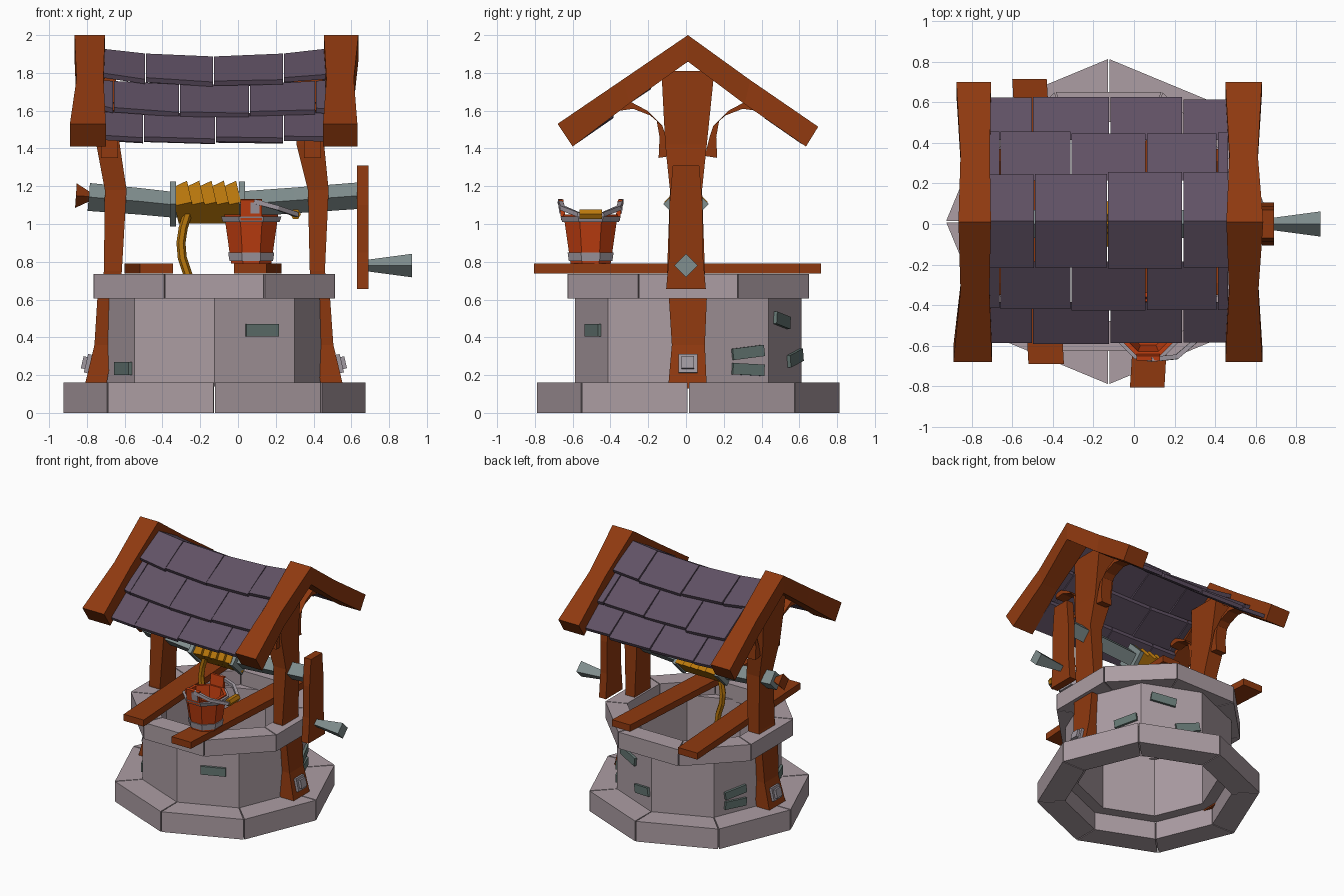
import bpy, bmesh, math, random
from mathutils import Vector, Euler

if "Cube" in bpy.data.objects:
    bpy.data.objects.remove(bpy.data.objects["Cube"])
random.seed(4)
CX, CY = -0.125, 0.012          # centre of the stone shaft


def material(name, r, g, b):
    lin = [((c / 255 + 0.055) / 1.055) ** 2.4 for c in (r, g, b)]
    m = bpy.data.materials.new(name)
    m.diffuse_color = (*lin, 1)
    m.use_nodes = True
    m.node_tree.nodes["Principled BSDF"].inputs["Base Color"].default_value = m.diffuse_color
    return m


STONE = material("stone", 172, 157, 163)
WOOD = material("wood", 143, 57, 15)
TILE = material("roof tile", 96, 81, 100)
IRON = material("iron", 128, 142, 142)
ROPE = material("rope", 186, 120, 12)
BUCKET = material("bucket wood", 192, 62, 16)
STEEL = material("pale steel", 160, 152, 160)
INSET = material("inset stone", 100, 118, 114)


def make(name, verts, faces, mat):
    bm = bmesh.new()
    vs = [bm.verts.new(v) for v in verts]
    for f in faces:
        bm.faces.new([vs[i] for i in f])
    bmesh.ops.recalc_face_normals(bm, faces=bm.faces)
    me = bpy.data.meshes.new(name)
    bm.to_mesh(me)
    bm.free()
    me.materials.append(mat)
    ob = bpy.data.objects.new(name, me)
    bpy.context.collection.objects.link(ob)
    return ob


def loft(name, rings, mat, closed=False):
    """Skin a list of equal-sized point rings, capped unless closed."""
    n, m = len(rings[0]), len(rings)
    faces = []
    for i in range(m if closed else m - 1):
        j = (i + 1) % m
        faces += [(i * n + k, i * n + (k + 1) % n, j * n + (k + 1) % n, j * n + k)
                  for k in range(n)]
    if not closed:
        faces += [tuple(range(n)), tuple(range((m - 1) * n, m * n))]
    return make(name, [p for r in rings for p in r], faces, mat)


def sweep(name, pts, radii, n, mat, ref=(0, 0, 1), phase=0.0):
    pts = [Vector(p) for p in pts]
    rings = []
    for i, p in enumerate(pts):
        t = (pts[min(i + 1, len(pts) - 1)] - pts[max(i - 1, 0)]).normalized()
        u = Vector(ref).cross(t).normalized()
        v = t.cross(u)
        r = radii[i] if isinstance(radii, (list, tuple)) else radii
        rings.append([p + r * (math.cos(a) * u + math.sin(a) * v)
                      for a in (phase + k * math.tau / n for k in range(n))])
    return loft(name, rings, mat)


def radial(profile, a, cx, cy):
    return [(cx + r * math.cos(a), cy + r * math.sin(a), z) for r, z in profile]


def revolve(name, profile, cx, cy, phase, mat, n=8):
    return loft(name, [radial(profile, phase + k * math.tau / n, cx, cy)
                       for k in range(n)], mat, closed=True)


def box(name, c, size, mat, rot=(0, 0, 0)):
    e = Euler(rot)
    rings = []
    for z in (-.5, .5):
        rings.append([Vector(c) + e.to_matrix() @ Vector((x * size[0], y * size[1], z * size[2]))
                      for x, y in ((-.5, -.5), (.5, -.5), (.5, .5), (-.5, .5))])
    return loft(name, rings, mat)


# Stone shaft: two block rings and the wall
def block_ring(name, r_in, r_out, z0, z1, phase):
    prof = [(r_in, z0), (r_out, z0), (r_out, z1), (r_in, z1)]
    for k in range(8):
        a = phase + k * math.pi / 4
        loft(f"{name}_{k}", [radial(prof, a + .005, CX, CY),
                             radial(prof, a + math.pi / 4 - .005, CX, CY)], STONE)


block_ring("base_block", .60, .80, 0, .16, 0)
block_ring("top_block", .53, .69, .605, .735, math.pi / 8)
revolve("shaft_wall", [(.51, .14), (.60, .14), (.60, .62), (.51, .62)], CX, CY, 0, STONE)

# Inset stones: face angle, shift along face, height, width, height, tilt
for i, (deg, t, z, w, h, tilt) in enumerate([
        (-67.5, .04, .437, .185, .065, 0), (-157.5, .097, .235, .2, .07, 0),
        (22.5, .11, .32, .18, .06, .12), (22.5, .11, .23, .18, .06, -.05),
        (67.5, -.063, .49, .19, .065, -.15), (67.5, .12, .29, .18, .065, .2),
        (157.5, -.05, .32, .18, .06, .12), (157.5, -.05, .23, .18, .06, -.05)]):
    a = math.radians(deg)
    c = (CX + .556 * math.cos(a) - t * math.sin(a), CY + .556 * math.sin(a) + t * math.cos(a), z)
    box(f"inset_stone_{i}", c, (.035, w, h), INSET, (tilt, 0, a))

# Posts: rows of z, x0, x1, y0, y1
def post(name, rows):
    loft(name, [[(x0, y0, z), (x1, y0, z), (x1, y1, z), (x0, y1, z)]
                for z, x0, x1, y0, y1 in rows], WOOD)


post("right_post", [(.13, .44, .56, -.095, .11), (.36, .41, .505, -.075, .10),
                    (.6, .385, .488, -.09, .11), (.75, .38, .46, -.1, .1),
                    (1.18, .37, .48, -.085, .085), (1.42, .31, .456, -.11, .11),
                    (1.81, .29, .45, -.13, .15)])
post("left_post", [(.13, -.815, -.70, -.095, .11), (.36, -.76, -.66, -.075, .10),
                   (.6, -.745, -.63, -.09, .11), (.75, -.71, -.615, -.1, .1),
                   (1.18, -.705, -.59, -.085, .085), (1.42, -.75, -.626, -.11, .11),
                   (1.81, -.79, -.65, -.13, .15)])

# Bolt plates at the post feet
for name, x, s in (("right", .535, 1), ("left", -.79, -1)):
    box(name + "_bolt_plate", (x, .01, .26), (.03, .10, .10), STEEL, (0, -s * .23, 0))
    box(name + "_bolt_head", (x + s * .02, .01, .265), (.03, .065, .065), STEEL, (0, -s * .23, 0))

# Curved brackets between posts and rafters
for name, x in (("left", -.68), ("right", .395)):
    for s in (-1, 1):
        arc = [(.14, 1.36, .165, 1.36), (.115, 1.46, .15, 1.46), (.135, 1.52, .165, 1.545),
               (.20, 1.575, .215, 1.60), (.29, 1.61, .30, 1.645), (.36, 1.60, .36, 1.64)]
        arc[0] = (.09, 1.36, .155, 1.35)
        loft(f"{name}_bracket_{'front' if s < 0 else 'back'}",
             [[(x - .045, .01 + s * a, b), (x + .045, .01 + s * a, b),
               (x + .045, .01 + s * c, d), (x - .045, .01 + s * c, d)] for a, b, c, d in arc], WOOD)

# Gable rafters, pinched halfway down each slope
SLOPE = [(-.68, 1.53, -.60, 1.41), (-.33, 1.768, -.30, 1.638), (.01, 2.0, .01, 1.86),
         (.34, 1.762, .31, 1.635), (.70, 1.515, .635, 1.41)]
for name, xs in (("left_rafter", [(-.89, -.70), (-.855, -.712), (-.865, -.705), (-.855, -.71), (-.875, -.705)]),
                 ("right_rafter", [(.45, .632), (.468, .613), (.455, .637), (.47, .61), (.45, .63)])):
    loft(name, [[(x0, yt, zt), (x1, yt, zt), (x1, yb, zb), (x0, yb, zb)]
                for (x0, x1), (yt, zt, yb, zb) in zip(xs, SLOPE)], WOOD)

# Roof tiles: three sagging rows per side
# Row: uphill distance and z, downhill distance and z, sag share, joints
ROWS = [(0, 1.887, .235, 1.752, 1, (-.715, -.49, -.13, .24, .465)),
        (.2, 1.737, .435, 1.592, .6, (-.715, -.66, -.31, .06, .41, .465)),
        (.4, 1.585, .605, 1.455, .2, (-.715, -.5, -.12, .24, .465))]
for s in (-1, 1):
    for r, (du, zu, dd, zd, share, xs) in enumerate(ROWS):
        for i, (x0, x1) in enumerate(zip(xs, xs[1:])):
            j = random.uniform(-.008, .008)
            x0, x1 = x0 + .003, x1 - .003
            rings = []
            for x, k in ((x0, 1), (x1, -1)):
                sag = .04 * share * ((x + .125) / .585) ** 2
                up, dn = .015 + s * du, .015 + s * (dd + j)
                z1 = zd + sag - .6 * j + k * .004
                rings.append([(x, up, zu + sag), (x, dn, z1), (x, dn - s * .012, z1 - .025),
                              (x, up, zu + sag - .025)])
            loft(f"roof_tile_{'front' if s < 0 else 'back'}_{r}_{i}", rings, TILE)

# Windlass: bent axle, flanges, rope drum, end knob
sweep("axle", [(-.79, 0, 1.143), (-.52, 0, 1.12), (-.345, 0, 1.102), (.02, 0, 1.105),
               (.3, 0, 1.125), (.64, 0, 1.15)], [.074, .07, .068, .068, .068, .07], 4, IRON)
for i, x in enumerate((-.345, .02)):
    sweep(f"drum_flange_{i}", [(x - .016, 0, 1.106), (x + .016, 0, 1.106)], .12, 4, IRON)
for i in range(5):
    x = -.29 + i * .065
    sweep(f"rope_turn_{i}", [(x - .045, 0, 1.096), (x + .045, 0, 1.116)], [.095, .116], 4, ROPE)
sweep("axle_knob", [(-.858, 0, 1.15), (-.785, 0, 1.145)], [.065, .025], 4, WOOD)
sweep("hanging_rope", [(-.265, -.03, 1.06), (-.29, -.03, .98), (-.302, -.03, .90), (-.295, -.03, .82),
                       (-.265, -.03, .73), (-.25, -.03, .62)], .024, 6, ROPE, ref=(0, 1, 0))

# Crank arm and handle
loft("crank_arm", [[(.63, -w, z), (.69, -w, z), (.69, w, z), (.63, w, z)]
                   for z, w in ((.655, .105), (.85, .088), (1.1, .088), (1.31, .07))], WOOD)
sweep("crank_handle", [(.68, 0, .78), (.92, 0, .78)], [.03, .062], 4, IRON)

# Planks laid across the well: front end then back end
for name, (fx0, fx1, fy), (bx0, bx1, by) in (
        ("left_plank", (-.52, -.345, -.69), (-.60, -.43, .715)),
        ("right_plank", (-.02, .15, -.805), (.07, .23, .60))):
    loft(name, [[(x0, y, .738), (x1, y, .738), (x1, y, .79), (x0, y, .79)]
                for x0, x1, y in ((fx0, fx1, fy), (bx0, bx1, by))], WOOD)

# Bucket: staves, floor, hoops, ears
BX, BY, PH = .07, -.505, math.pi / 8
revolve("bucket_staves", [(.115, .79), (.155, 1.05), (.132, 1.05), (.095, .80)], BX, BY, PH, BUCKET)
sweep("bucket_floor", [(BX, BY, .80), (BX, BY, .83)], .105, 8, BUCKET, ref=(0, 1, 0), phase=PH)
revolve("lower_hoop", [(.125, .805), (.132, .85), (.112, .85), (.108, .805)], BX, BY, PH, STEEL)
revolve("upper_hoop", [(.162, 1.01), (.173, 1.04), (.145, 1.04), (.14, 1.01)], BX, BY, PH, STEEL)
for s, name in ((-1, "front"), (1, "back")):
    box(f"bucket_ear_{name}", (BX, BY + s * .15, 1.075), (.115, .024, .11), BUCKET, (-s * .12, 0, 0))
    box(f"ear_strap_{name}", (BX + .02, BY + s * .163, 1.085), (.05, .012, .06), STEEL, (-s * .12, 0, 0))

# Bucket bail with its wrapped grip
sweep("bucket_bail", [(.085, -.667, 1.12), (.21, -.655, 1.085), (.31, -.57, 1.05),
                      (.31, -.44, 1.05), (.21, -.355, 1.085), (.085, -.343, 1.12)],
      .017, 4, STEEL, phase=math.pi / 4)
sweep("bail_grip", [(.305, -.565, 1.052), (.305, -.445, 1.052)], .028, 6, ROPE)
